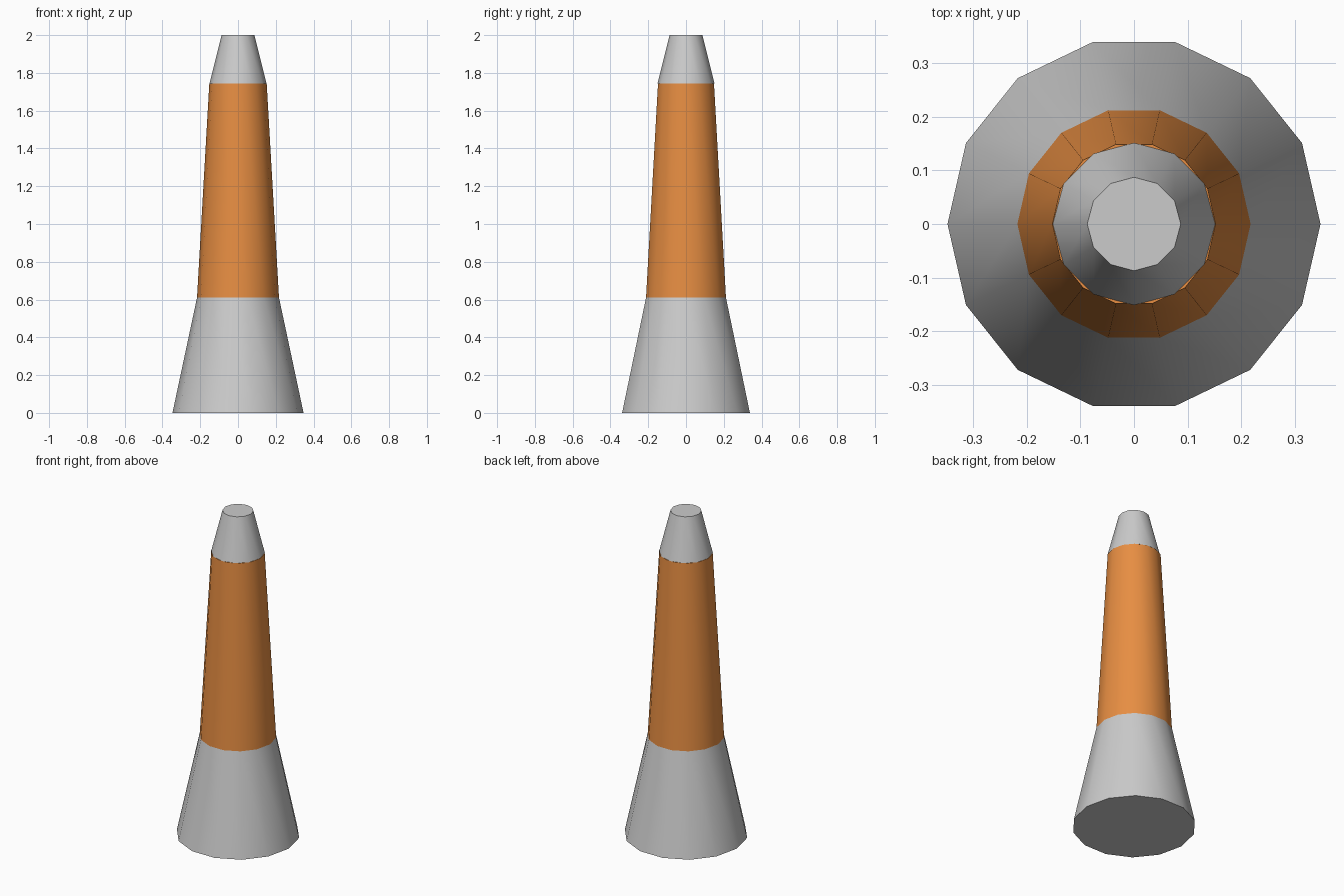
import bpy
import math

if "Cube" in bpy.data.objects:
    bpy.data.objects.remove(bpy.data.objects["Cube"])


def tapered_part(name, sides, r_bottom, r_top, z0, z1, mat=None):
    """Capped, smooth-sided cone section with a vertex on the +x axis."""
    bpy.ops.mesh.primitive_cone_add(
        vertices=sides, radius1=r_bottom, radius2=r_top,
        depth=z1 - z0, location=(0, 0, (z0 + z1) / 2),
        rotation=(0, 0, math.pi / 2))
    obj = bpy.context.object
    obj.name = name
    bpy.ops.object.transform_apply(location=True, rotation=True, scale=True)
    bpy.ops.object.shade_smooth_by_angle(angle=math.radians(40))
    if mat:
        obj.data.materials.append(mat)
    return obj


orange = bpy.data.materials.new("orange")
orange.diffuse_color = (0.8, 0.27, 0.055, 1)
orange.use_nodes = True
orange.node_tree.nodes["Principled BSDF"].inputs["Base Color"].default_value = orange.diffuse_color

# Flared foot, coloured body, and the narrower 12-sided tip
tapered_part("flared_base", 14, 0.347, 0.217, 0.0, 0.61)
tapered_part("orange_body", 14, 0.217, 0.152, 0.61, 1.743, orange)
tapered_part("tip", 12, 0.151, 0.087, 1.743, 2.0)
